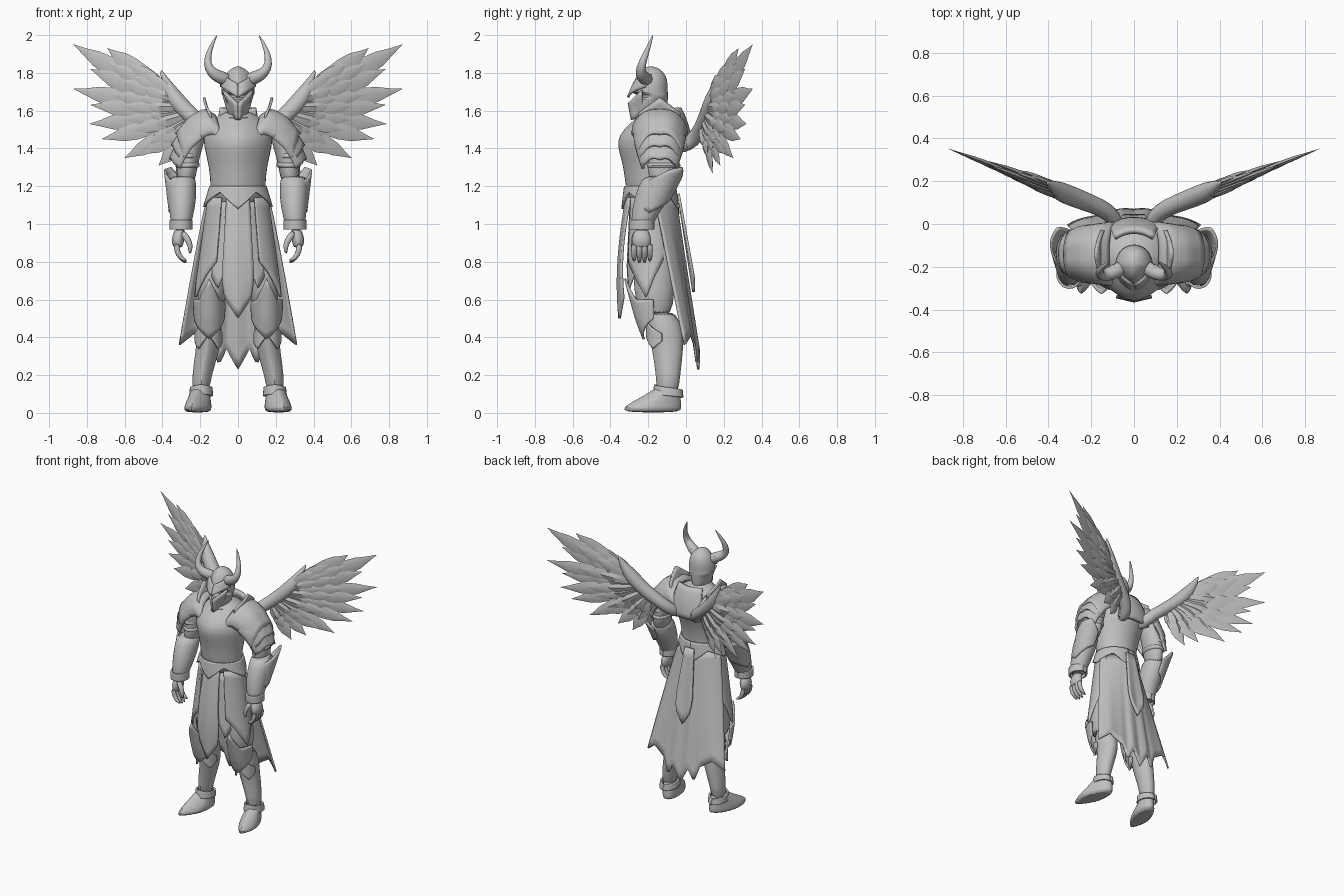
import bpy, bmesh, math
from mathutils import Vector

if "Cube" in bpy.data.objects:
    bpy.data.objects.remove(bpy.data.objects["Cube"])

GREY = (.53, .53, .53, 1)
steel = bpy.data.materials.new("plain grey")
steel.use_nodes = True
steel.diffuse_color = GREY
steel.node_tree.nodes["Principled BSDF"].inputs["Base Color"].default_value = GREY
parts = []


def finish(name, bm, mirror=False, thick=0, subdivide=0):
    """Turn a bmesh into an object with the usual modifiers."""
    bmesh.ops.recalc_face_normals(bm, faces=bm.faces)
    mesh = bpy.data.meshes.new(name)
    bm.to_mesh(mesh)
    bm.free()
    mesh.materials.append(steel)
    ob = bpy.data.objects.new(name, mesh)
    bpy.context.collection.objects.link(ob)
    if mirror:
        ob.modifiers.new("mirror", 'MIRROR').use_mirror_merge = False
    if subdivide:
        ob.modifiers.new("smooth", 'SUBSURF').levels = subdivide
        ob.modifiers["smooth"].render_levels = subdivide
    if thick:
        solid = ob.modifiers.new("thickness", 'SOLIDIFY')
        solid.thickness, solid.offset = thick, 0
    parts.append(ob)


def skin(bm, rings):
    """Join closed rings of points with quads and cap both ends."""
    rings = [[bm.verts.new(p) for p in ring] for ring in rings]
    n = len(rings[0])
    for a, b in zip(rings, rings[1:]):
        for i in range(n):
            j = (i + 1) % n
            bm.faces.new((a[i], a[j], b[j], b[i]))
    bm.faces.new(rings[0])
    bm.faces.new(rings[-1])


def loft(name, boxes, ridge=0, mirror=False, n=20, lean=0):
    """Stack rounded rings given as (z, x0, x1, y0, y1); ridge sharpens the front."""
    bm, rings = bmesh.new(), []
    for z, x0, x1, y0, y1 in boxes:
        ring = []
        for i in range(n):
            c, s = math.cos(math.tau * i / n), math.sin(math.tau * i / n)
            if s < 0:
                s = s * (1 - ridge) - ridge * (1 - abs(c))
            y = (y0 + y1) / 2 + s * (y1 - y0) / 2
            ring.append(((x0 + x1) / 2 + c * (x1 - x0) / 2 - lean * (y + .1), y, z))
        rings.append(ring)
    skin(bm, rings)
    finish(name, bm, mirror, subdivide=1)


def tube(name, path, n=10):
    """Mirrored tapered tube through (x, y, z, radius) points."""
    bm, rings = bmesh.new(), []
    pts = [Vector(p[:3]) for p in path]
    side = Vector((0, 1, 0))
    for i, p in enumerate(pts):
        d = (pts[min(i + 1, len(pts) - 1)] - pts[max(i - 1, 0)]).normalized()
        side = (side - d * side.dot(d)).normalized()
        up = d.cross(side)
        rings.append([p + path[i][3] * (side * math.cos(math.tau * k / n) + up * math.sin(math.tau * k / n))
                      for k in range(n)])
    skin(bm, rings)
    finish(name, bm, True, subdivide=1)


def sheet(name, f, nu=16, nv=8, thick=.012, mirror=False):
    """Thin surface from f(u, v) with u and v in 0..1."""
    bm = bmesh.new()
    g = [[bm.verts.new(f(i / nu, j / nv)) for j in range(nv + 1)] for i in range(nu + 1)]
    for i in range(nu):
        for j in range(nv):
            bm.faces.new((g[i][j], g[i + 1][j], g[i + 1][j + 1], g[i][j + 1]))
    finish(name, bm, mirror, thick)


def mix(a, b, t):
    return a + (b - a) * t


def keyed(keys, t):
    """Linear interpolation through (t, value) keys."""
    for (t0, a), (t1, b) in zip(keys, keys[1:]):
        if t <= t1:
            return mix(a, b, (t - t0) / (t1 - t0))
    return keys[-1][1]


def shell(name, cx, cy, radius, span, top, bottom, mirror=True, nu=24, slope=0):
    """Part of a flaring elliptic wall; angles in degrees from the front, edges keyed by u."""
    def f(u, v):
        a = math.radians(mix(*span, u))
        z = mix(keyed(top, u), keyed(bottom, u), v)
        rx, ry = radius(z)
        return cx + rx * math.sin(a), cy + slope * (z - top[0][1]) - ry * math.cos(a), z
    sheet(name, f, nu, 8, .012, mirror)


# Trunk and helmet
loft("torso", [(1.08, -.15, .15, -.30, -.06), (1.2, -.145, .145, -.325, -.07), (1.3, -.155, .155, -.335, -.05),
               (1.38, -.175, .175, -.36, -.02), (1.44, -.185, .185, -.372, .01), (1.5, -.19, .19, -.34, .015),
               (1.555, -.13, .13, -.27, -.02), (1.6, -.07, .07, -.24, -.09)], ridge=.25)
loft("neck_guard", [(1.53, -.1, .1, -.27, -.05), (1.57, -.085, .085, -.27, -.06), (1.58, -.07, .07, -.25, -.08)])
loft("helmet", [(1.55, -.03, .03, -.27, -.11), (1.58, -.055, .055, -.285, -.1), (1.64, -.072, .072, -.295, -.095),
                (1.66, -.078, .078, -.295, -.095), (1.667, -.08, .08, -.25, -.095), (1.685, -.085, .085, -.25, -.095),
                (1.69, -.09, .09, -.305, -.095), (1.74, -.09, .09, -.285, -.095), (1.79, -.072, .072, -.265, -.105),
                (1.82, -.042, .042, -.235, -.135), (1.835, -.008, .008, -.2, -.17)], ridge=.5)
sheet("face_guard", lambda u, v: (mix(.004, mix(.025, .08, v), u), -.305 + .07 * u + .015 * (1 - v),
                                  mix(1.55, 1.64, v) + .05 * u * v + .02 * u), 4, 4, mirror=True)
sheet("brow_guard", lambda u, v: (.09 * u, -.306 + .09 * u * u + .03 * v, mix(1.67, 1.74, v) + .055 * u), 6, 4,
      mirror=True)
tube("horn", [(.04, -.195, 1.75, .036), (.085, -.22, 1.775, .038), (.125, -.238, 1.79, .033), (.157, -.24, 1.825, .026),
              (.163, -.225, 1.87, .02), (.15, -.205, 1.92, .014), (.13, -.188, 1.965, .008), (.11, -.175, 2, .002)])

# Chest plates and belt
sheet("back_plate", lambda u, v: (mix(-.13, .13, u) * mix(1, .7, v), mix(.02, -.035, v * v) - .03 * (2 * u - 1) ** 2,
                                  mix(1.4, 1.61, v)), 10, 6, .025)
hips = lambda z: (.158 + (1.12 - z) * .14, .133 + (1.12 - z) * .05)
shell("belt_plate", 0, -.19, lambda z: (.14 + (1.22 - z) * .3, .13 + (1.22 - z) * .12), (-180, 180),
      [(0, 1.2), (1, 1.2)], [(0, 1.05), (.12, 1.15), (.25, 1.09), (.4, 1.17), (.5, 1.08), (.6, 1.17), (.75, 1.09),
                             (.88, 1.15), (1, 1.05)], mirror=False, nu=48)

# Cloth and hip guards
sheet("front_tabard", lambda u, v: ((2 * u - 1) * keyed([(0, .06), (.8, .085), (1, .07)], v),
                                    -.315 - .045 * math.sin(v * 2.2) + .02 * abs(2 * u - 1),
                                    mix(1.14, .5 + .11 * abs(2 * u - 1), v)), 8, 12, .014)
shell("hip_guard", 0, -.18, hips, (34, 115), [(0, 1.14), (1, 1.14)],
      [(0, .8), (.2, .74), (.55, .61), (.75, .72), (1, .82)])
shell("inner_cloth", 0, -.18, lambda z: (hips(z)[0] - .02, hips(z)[1] - .015), (18, 45),
      [(0, 1.12), (1, 1.12)], [(0, .78), (.5, .66), (1, .72)])
hem = [(0, .23), (.2, .34), (.33, .25), (.45, .36), (.75, .42), (1, .36)]


def cape(u, v):
    s = 2 * u - 1
    z = mix(1.14, keyed(hem, abs(s)), v)
    fold = .005 * math.sin(9 * abs(s)) * v
    return s * mix(.16, .31, v ** .9), mix(-.055, .065, v) - mix(.11, .075, v) * s * s + fold, z


sheet("cape", cape, 40, 14)
sheet("back_tabard", lambda u, v: ((2 * u - 1) * keyed([(0, .035), (.8, .065), (1, .05)], v), mix(-.04, .04, v),
                                   mix(1.16, .64 + .08 * abs(2 * u - 1), v)), 8, 8, .014)

# Legs
loft("thigh", [(.5, .08, .21, -.25, -.07), (.65, .06, .22, -.28, -.06), (.85, .03, .2, -.28, -.06),
               (1.12, .01, .15, -.27, -.07)], mirror=True)
loft("shin", [(.09, .155, .24, -.16, -.04), (.2, .14, .245, -.16, -.03), (.32, .1, .225, -.18, -.015),
              (.42, .085, .218, -.2, -.01), (.55, .08, .218, -.24, -.05)], ridge=.3, mirror=True)
knee = lambda z: (keyed([(.4, .068), (.55, .08), (.72, .086)], z), keyed([(.38, .06), (.5, .105), (.72, .165)], z))
shell("knee_guard", .152, -.16, knee, (-85, 85), [(0, .58), (.28, .6), (.5, .71), (.72, .6), (1, .6)],
      [(0, .5), (.25, .44), (.5, .39), (.75, .44), (1, .5)])
shell("shin_guard", .156, -.11, lambda z: (.07, .095), (-80, 80), [(0, .42), (.5, .49), (1, .42)],
      [(0, .38), (.2, .34), (.5, .41), (.8, .34), (1, .38)])
shell("ankle_cuff", .195, -.095, lambda z: (.047 + (.2 - z) * .1, .062 + (.2 - z) * .12), (-180, 180),
      [(0, .12), (.5, .15), (1, .12)], [(0, .08), (.5, .1), (1, .08)])
loft("boot", [(0, .13, .265, -.34, -.025), (.03, .13, .265, -.34, -.022), (.06, .135, .26, -.29, -.025),
              (.1, .148, .25, -.21, -.03), (.14, .158, .24, -.16, -.035)], ridge=.45, mirror=True, lean=.22)

# Arms and hands
loft("upper_arm", [(1.2, .23, .33, -.2, -.05), (1.3, .215, .325, -.2, -.035), (1.4, .19, .32, -.2, -.03),
                   (1.52, .15, .28, -.2, -.05)], mirror=True)
for i in range(2):
    z = 1.29 + .05 * i
    loft("arm_band_%d" % (i + 1), [(z, .21, .33, -.205, -.03), (z + .02, .2, .335, -.21, -.025),
                                   (z + .045, .2, .32, -.2, -.035)], mirror=True)
loft("forearm", [(.97, .255, .35, -.29, -.18), (1.03, .24, .36, -.29, -.16), (1.12, .22, .368, -.28, -.1),
                 (1.21, .22, .375, -.25, -.055), (1.26, .225, .36, -.22, -.06)], mirror=True)
shell("gauntlet_cuff", .3, -.135, lambda z: (.077 + (z - 1.2) * .12, .085 + (z - 1.2) * .1), (-10, 190),
      [(0, 1.2), (.3, 1.24), (.55, 1.29), (.75, 1.3), (1, 1.22)], [(0, 1.12), (.5, 1.06), (1, 1.14)], slope=.42)
shell("wrist_cuff", .302, -.235, lambda z: (.055, .062), (-180, 180), [(0, 1.02), (1, 1.02)], [(0, .97), (1, .97)])
loft("palm", [(.87, .29, .345, -.285, -.185), (.92, .285, .355, -.29, -.18), (.98, .275, .335, -.27, -.2)], mirror=True)
for i in range(4):
    y = -.275 + .028 * i
    tip = .785 + .012 * abs(i - 1.5)
    tube("finger_%d" % (i + 1), [(.325, y, .9, .017), (.325, y, .86, .017), (.305, y, .82, .015), (.27, y, tip, .007)],
         n=8)
tube("thumb", [(.3, -.26, .96, .02), (.265, -.275, .92, .019), (.25, -.28, .88, .016), (.255, -.275, .84, .006)], n=8)


# Shoulder armour: arched plates overlapping outward
def pauldron(name, profile, half, drop, inward):
    def f(u, v):
        a = math.radians(mix(-100, 100, v))
        t = u * (len(profile) - 1)
        i = min(int(t), len(profile) - 2)
        x, z = (mix(profile[i][k], profile[i + 1][k], t - i) for k in (0, 1))
        d = drop * (1 - math.cos(a))
        return x - d * inward, -.14 + half * (1 - .25 * u * u) * math.sin(a), z - d + .012 * abs(math.sin(3 * a)) * u
    sheet(name, f, 10, 18, .016, True)


pauldron("shoulder_plate", [(.12, 1.57), (.175, 1.605), (.25, 1.565), (.325, 1.475)], .142, .11, .3)
pauldron("shoulder_plate_middle", [(.24, 1.55), (.3, 1.49), (.348, 1.41)], .13, .08, .6)
pauldron("shoulder_plate_lower", [(.26, 1.5), (.32, 1.43), (.358, 1.34)], .118, .05, .9)
sheet("collar_plate", lambda u, v: (mix(.135, .15 + .03 * math.sin(math.pi * u), v), mix(-.25, -.03, u),
                                    mix(1.52, 1.59 + .08 * (1 - abs(2 * u - 1)), v)), 8, 4, mirror=True)

# Wings: arm bone and layered feathers in a swept-back plane
tube("wing_arm", [(.08, -.05, 1.4, .03), (.085, .01, 1.42, .042), (.12, .06, 1.47, .042), (.2, .095, 1.53, .045),
                  (.28, .125, 1.6, .05), (.34, .15, 1.67, .05), (.375, .17, 1.73, .035), (.41, .2, 1.82, .002)])
tips = [(.69, 1.93), (.87, 1.95), (.78, 1.82), (.87, 1.715), (.78, 1.63), (.785, 1.53), (.72, 1.45), (.6, 1.35),
        (.5, 1.37), (.42, 1.31), (.33, 1.27)]


def feather(bm, root, tip, width, offset):
    d = tip - root
    side = Vector((-d.y, d.x)).normalized()
    rings = []
    for t, w in ((0, .5), (.3, .95), (.6, 1.05), (.76, .85), (.88, .4), (1, .02)):
        p = root + d * t - side * .1 * d.length * t * (1 - t)
        ring = []
        for across, out in ((1, 0), (.15, .013), (-1, 0), (.15, -.013)):
            q = p + side * across * w * width
            ring.append((q.x, .13 + (q.x - .3) * .38 + offset + out * w, q.y))
        rings.append(ring)
    skin(bm, rings)


for name, reach, width, offsets in (("long_feathers", 1, .05, (0,)), ("middle_feathers", .64, .042, (-.013, .013)),
                                    ("short_feathers", .38, .036, (-.024, .024))):
    bm = bmesh.new()
    for offset in offsets:
        for i, tip in enumerate(tips):
            t = i / (len(tips) - 1)
            root = Vector((mix(.36, .22, t), mix(1.7, 1.5, t)))
            end = root.lerp(Vector(tip), reach)
            feather(bm, root, end, width * (1 - .25 * t), offset + .006 * (i % 2))
    finish(name, bm, mirror=True)

# Smooth shading with sharp edges kept
bpy.ops.object.select_all(action='DESELECT')
for ob in parts:
    ob.select_set(True)
bpy.context.view_layer.objects.active = parts[0]
bpy.ops.object.shade_smooth_by_angle(angle=math.radians(40))
